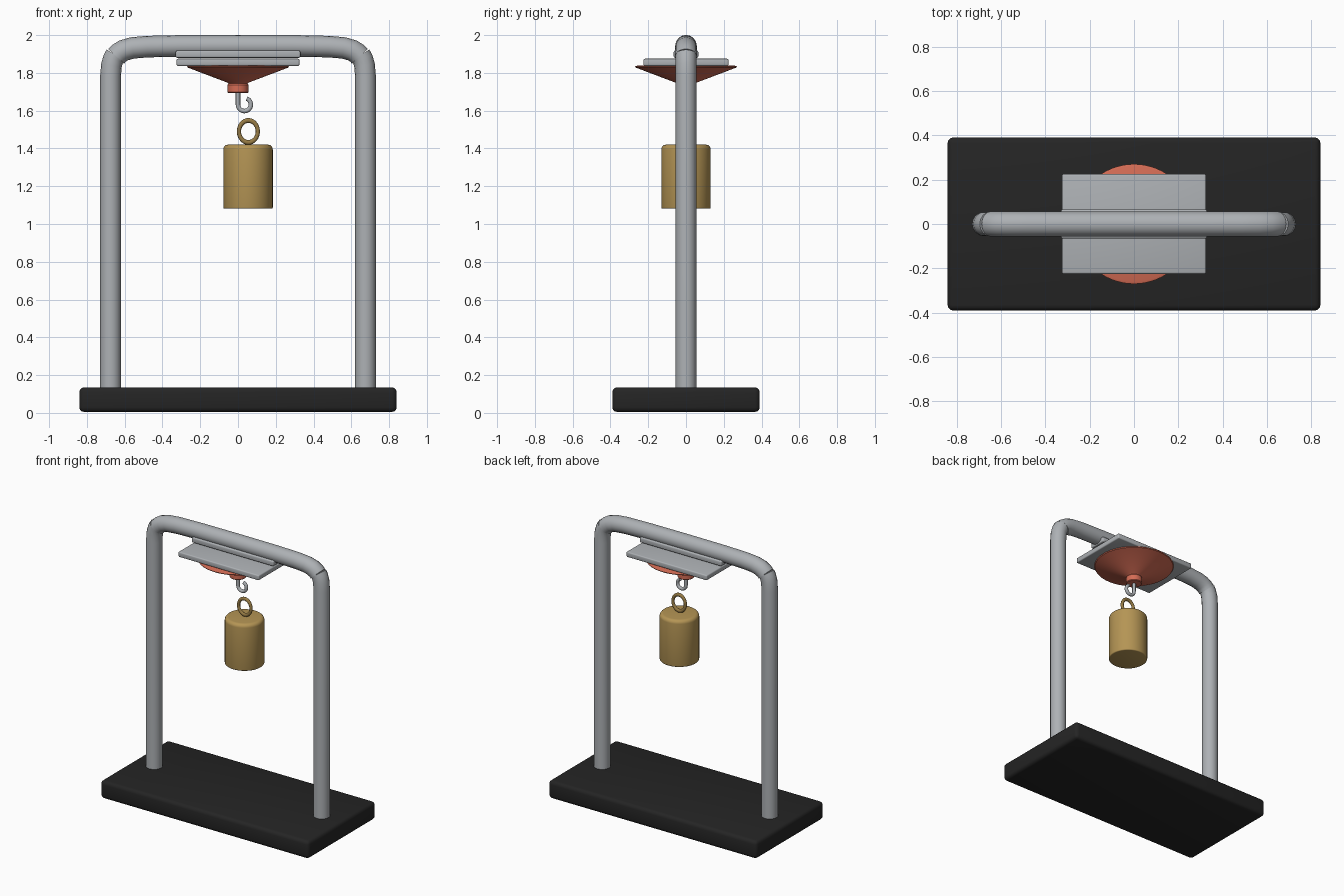
import bpy
from math import sin, cos, pi, radians

cube = bpy.data.objects.get("Cube")
if cube:
    bpy.data.objects.remove(cube, do_unlink=True)


def material(name, color):
    m = bpy.data.materials.new(name)
    m.use_nodes = True
    m.diffuse_color = (*color, 1)
    bsdf = next(n for n in m.node_tree.nodes if n.type == 'BSDF_PRINCIPLED')
    bsdf.inputs["Base Color"].default_value = (*color, 1)
    return m


steel = material("steel grey", (0.42, 0.44, 0.46))
black = material("base black", (0.018, 0.018, 0.018))
red = material("coral red", (0.66, 0.15, 0.09))
brass = material("brass", (0.46, 0.30, 0.09))
dark_brass = material("dark brass", (0.31, 0.20, 0.06))


def finish(obj, name, mat, angle=35):
    obj.name = name
    obj.data.materials.clear()
    obj.data.materials.append(mat)
    bpy.ops.object.select_all(action='DESELECT')
    obj.select_set(True)
    bpy.context.view_layer.objects.active = obj
    bpy.ops.object.shade_smooth_by_angle(angle=radians(angle))
    return obj


def box(name, size, center, bevel, mat):
    bpy.ops.mesh.primitive_cube_add(size=1, location=center)
    obj = bpy.context.object
    obj.scale = size
    bpy.ops.object.transform_apply(location=False, rotation=False, scale=True)
    mod = obj.modifiers.new("Bevel", 'BEVEL')
    mod.width, mod.segments = bevel, 3
    bpy.ops.object.modifier_apply(modifier=mod.name)
    return finish(obj, name, mat)


def lathe(name, profile, x, mat, sides=64):
    """Revolve a bottom-to-top (radius, z) profile and cap both ends."""
    verts = [(x + r * cos(2 * pi * i / sides), r * sin(2 * pi * i / sides), z)
             for r, z in profile for i in range(sides)]
    faces = []
    for k in range(len(profile) - 1):
        for i in range(sides):
            j = (i + 1) % sides
            a, b = k * sides, (k + 1) * sides
            faces.append((a + i, a + j, b + j, b + i))
    faces.append(tuple(reversed(range(sides))))
    faces.append(tuple(range(len(verts) - sides, len(verts))))
    mesh = bpy.data.meshes.new(name)
    mesh.from_pydata(verts, [], faces)
    obj = bpy.data.objects.new(name, mesh)
    bpy.context.collection.objects.link(obj)
    return finish(obj, name, mat)


def tube(name, path, radius, mat):
    """Sweep a round section along (x, z) points."""
    curve = bpy.data.curves.new(name, 'CURVE')
    curve.dimensions = '3D'
    curve.bevel_depth = radius
    curve.bevel_resolution = 6
    curve.use_fill_caps = True
    spline = curve.splines.new('POLY')
    spline.points.add(len(path) - 1)
    for p, (x, z) in zip(spline.points, path):
        p.co = (x, 0, z, 1)
    obj = bpy.data.objects.new(name, curve)
    bpy.context.collection.objects.link(obj)
    bpy.ops.object.select_all(action='DESELECT')
    obj.select_set(True)
    bpy.context.view_layer.objects.active = obj
    bpy.ops.object.convert(target='MESH')
    return finish(bpy.context.object, name, mat, 40)


# Base slab
box("base", (1.68, 0.78, 0.13), (0, 0, 0.07), 0.025, black)

# Posts leaning in slightly at the top
for side, name in ((1, "left_post"), (-1, "right_post")):
    tube(name, [(side * x, z) for x, z in
                ((0.675, 0.12), (0.675, 1.78), (0.67, 1.84), (0.66, 1.875), (0.648, 1.895))],
         0.055, steel)

# Arched crossbar with ends bent down onto the posts
half = [(0.645, 1.888), (0.63, 1.904), (0.605, 1.919), (0.56, 1.932),
        (0.48, 1.939), (0.3, 1.943)]
tube("crossbar", [(-x, z) for x, z in half] + [(0, 1.944)] + half[::-1], 0.057, steel)

# Mounting strip and plate
box("mounting_strip", (0.66, 0.13, 0.038), (0, 0, 1.899), 0.008, steel)
box("mounting_plate", (0.65, 0.45, 0.038), (0, 0, 1.856), 0.008, steel)

# Suction cup with its neck
lathe("suction_cup", [(0.05, 1.693), (0.055, 1.698), (0.055, 1.737), (0.05, 1.743),
                      (0.06, 1.75), (0.266, 1.828), (0.27, 1.834), (0.26, 1.838)], 0, red)

# Hook
arc = [(0.034 + 0.034 * cos(radians(a)), 1.632 + 0.034 * sin(radians(a)))
       for a in range(180, 431, 10)]
tube("hook", [(0, 1.71)] + arc, 0.012, steel)

# Hanging cylinder weight with rounded rims
low = [(0.124 + 0.007 * sin(radians(a)), 1.088 - 0.007 * cos(radians(a)))
       for a in range(0, 91, 30)]
high = [(0.106 + 0.025 * cos(radians(a)), 1.395 + 0.025 * sin(radians(a)))
        for a in range(0, 91, 15)]
lathe("weight", low + high, 0.053, brass)

# Ring on the weight
bpy.ops.mesh.primitive_torus_add(major_radius=0.05, minor_radius=0.011, major_segments=48,
                                 minor_segments=12, location=(0.055, 0, 1.49),
                                 rotation=(pi / 2, 0, 0))
ring = bpy.context.object
ring.scale = (1, 1.16, 1)
finish(ring, "weight_ring", dark_brass, 60)
